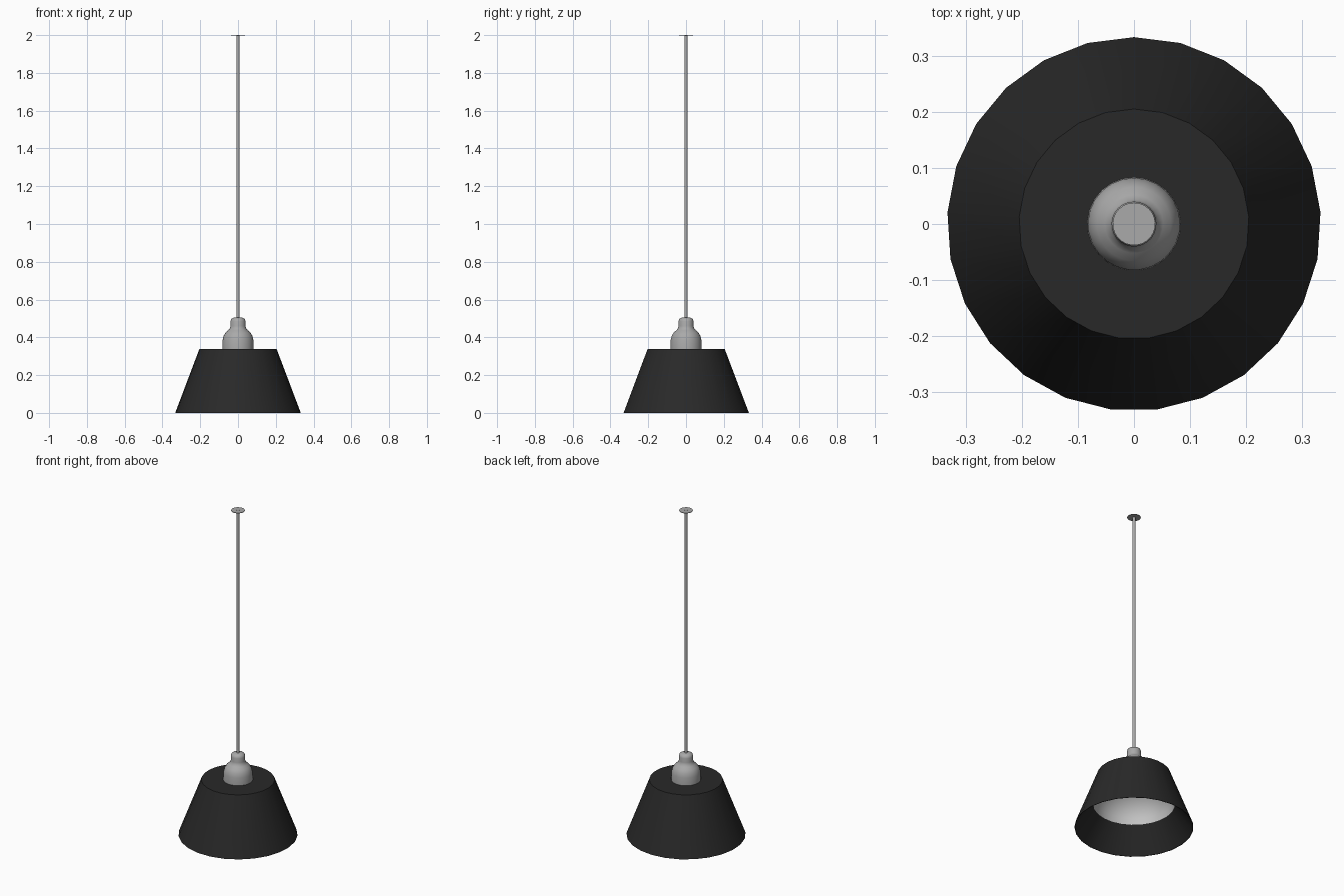
import bpy
import bmesh
import math

cube = bpy.data.objects.get("Cube")
if cube:
    bpy.data.objects.remove(cube, do_unlink=True)


def make_material(name, value):
    mat = bpy.data.materials.new(name)
    mat.use_nodes = True
    colour = (value, value, value, 1)
    mat.diffuse_color = colour
    mat.node_tree.nodes["Principled BSDF"].inputs["Base Color"].default_value = colour
    return mat


charcoal = make_material("charcoal", 0.022)
grey = make_material("grey metal", 0.4)
pale = make_material("pale reflector", 0.55)


def lathe(name, profile, mat, sides=25, sharp=35):
    """Spin (radius, height) points about z; zero radius closes an end."""
    bm = bmesh.new()
    rings = []
    for r, z in profile:
        count = sides if r > 0 else 1
        turn = [math.pi / 2 + math.tau * i / sides for i in range(count)]
        rings.append([bm.verts.new((r * math.cos(a), r * math.sin(a), z)) for a in turn])
    for low, high in zip(rings, rings[1:]):
        for i in range(sides):
            j = (i + 1) % sides
            corners = [low[i % len(low)], low[j % len(low)],
                       high[j % len(high)], high[i % len(high)]]
            bm.faces.new(list(dict.fromkeys(corners)))
    mesh = bpy.data.meshes.new(name)
    bm.to_mesh(mesh)
    bm.free()
    mesh.materials.append(mat)
    obj = bpy.data.objects.new(name, mesh)
    bpy.context.collection.objects.link(obj)
    bpy.ops.object.select_all(action='DESELECT')
    obj.select_set(True)
    bpy.context.view_layer.objects.active = obj
    bpy.ops.object.shade_smooth_by_angle(angle=math.radians(sharp))
    return obj


def dome(radius, height, base, steps=8):
    """Quarter ellipse from the rim up to the axis."""
    turn = [math.pi / 2 * i / steps for i in range(steps)]
    return [(radius * math.cos(a), base + height * math.sin(a)) for a in turn] + [(0, base + height)]


# Tapered shade: dark inner wall, rim, outer wall and flat top
lathe("shade", [(0.228, 0.146), (0.33, 0), (0.333, 0), (0.205, 0.338), (0, 0.338)], charcoal)

# Concave reflector inside the shade, facing down
reflector = lathe("reflector", dome(0.228, 0.185, 0.146), pale)
reflector.data.flip_normals()

# Socket housing: skirt, rounded shoulder flowing into a neck with a domed end
lathe("socket_housing",
      [(0.083, 0.338), (0.082, 0.385), (0.076, 0.408), (0.066, 0.425), (0.052, 0.437),
       (0.043, 0.447), (0.04, 0.46), (0.04, 0.485), (0.036, 0.497), (0.024, 0.504), (0, 0.506)],
      grey, sharp=60)

# Hanging cable with its end showing through the ceiling plate
lathe("cable", [(0.009, 0.5), (0.009, 2), (0, 2)], grey, 16)
lathe("ceiling_plate", [(0, 1.995), (0.038, 1.995), (0.038, 1.998), (0, 1.998)], grey)
